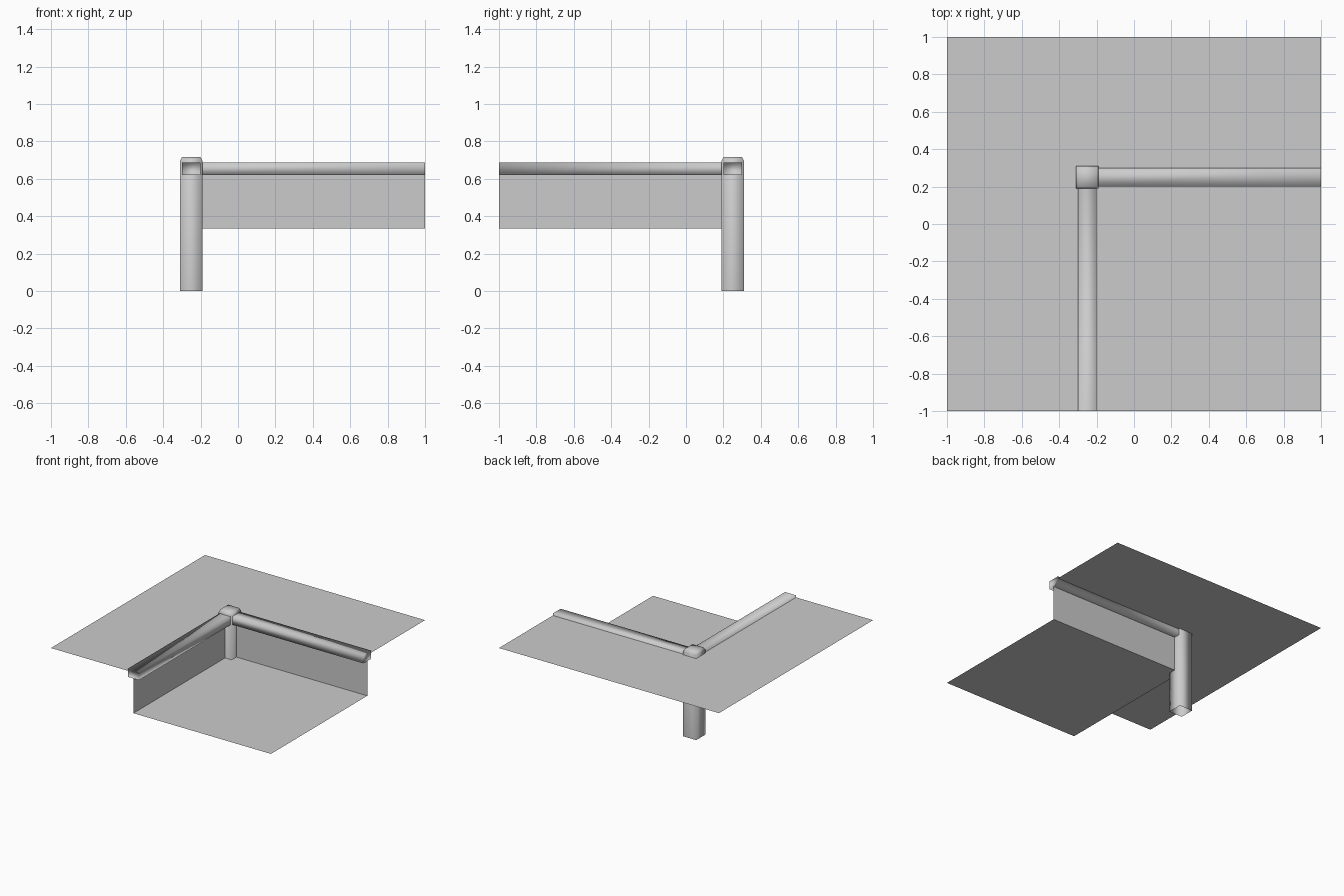
import bpy, bmesh

default = bpy.data.objects.get("Cube")
if default:
    bpy.data.objects.remove(default, do_unlink=True)

GREY = (0.6, 0.6, 0.6, 1)
mat = bpy.data.materials.new("plain grey")
mat.use_nodes = True
mat.diffuse_color = GREY
mat.node_tree.nodes["Principled BSDF"].inputs["Base Color"].default_value = GREY

EDGE = 0.25            # position of the step corner
LOW, HIGH = 0.335, 0.67
POST, RAIL = 0.06, 0.05  # half widths


def build(name, faces, smooth=False):
    """Make an object from lists of face corner points, welding shared corners."""
    bm = bmesh.new()
    for face in faces:
        bm.faces.new([bm.verts.new(p) for p in face])
    bmesh.ops.remove_doubles(bm, verts=bm.verts, dist=0.0005)
    for f in bm.faces:
        f.smooth = smooth
    mesh = bpy.data.meshes.new(name)
    bm.to_mesh(mesh)
    bm.free()
    mesh.materials.append(mat)
    obj = bpy.data.objects.new(name, mesh)
    bpy.context.collection.objects.link(obj)
    return obj


def level(x0, y0, x1, y1, z):
    return [(x0, y0, z), (x1, y0, z), (x1, y1, z), (x0, y1, z)]


def bridge(a, b):
    """Side faces between two matching rings."""
    n = len(a)
    return [[a[i], a[(i + 1) % n], b[(i + 1) % n], b[i]] for i in range(n)]


# Ground: lower square and the L-shaped upper terrace
build("lower_floor", [level(-EDGE, -1, 1, EDGE, LOW)])
build("upper_floor", [level(-1, -1, -EDGE, EDGE, HIGH),
                      level(-1, EDGE, -EDGE, 1, HIGH),
                      level(-EDGE, EDGE, 1, 1, HIGH)])

# Retaining walls along the step
build("back_wall", [[(-EDGE, EDGE, LOW), (1, EDGE, LOW),
                     (1, EDGE, HIGH), (-EDGE, EDGE, HIGH)]])
build("side_wall", [[(-EDGE, -1, LOW), (-EDGE, EDGE, LOW),
                     (-EDGE, EDGE, HIGH), (-EDGE, -1, HIGH)]])


# Corner post with a chamfered top and an open foot
def post_ring(half, z):
    return level(-EDGE - half, EDGE - half, -EDGE + half, EDGE + half, z)


rings = [post_ring(POST, 0), post_ring(POST, 0.695), post_ring(POST - 0.01, 0.717)]
build("corner_post", bridge(rings[0], rings[1]) + bridge(rings[1], rings[2]) + [rings[2]],
      smooth=True)


# Rails capping the walls, closed at the outer end
def rail_ring(x):
    return [(x, EDGE + dy, z) for dy, z in
            ((-RAIL, 0.62), (RAIL, 0.62), (RAIL, 0.687), (-RAIL, 0.687))]


start, end = rail_ring(-EDGE + POST - 0.005), rail_ring(1)
rail = bridge(end, start) + [end]
build("back_rail", rail, smooth=True)
# Mirror across the diagonal; reversing the corners keeps faces outward
build("side_rail", [[(-y, -x, z) for x, y, z in reversed(f)] for f in rail], smooth=True)
